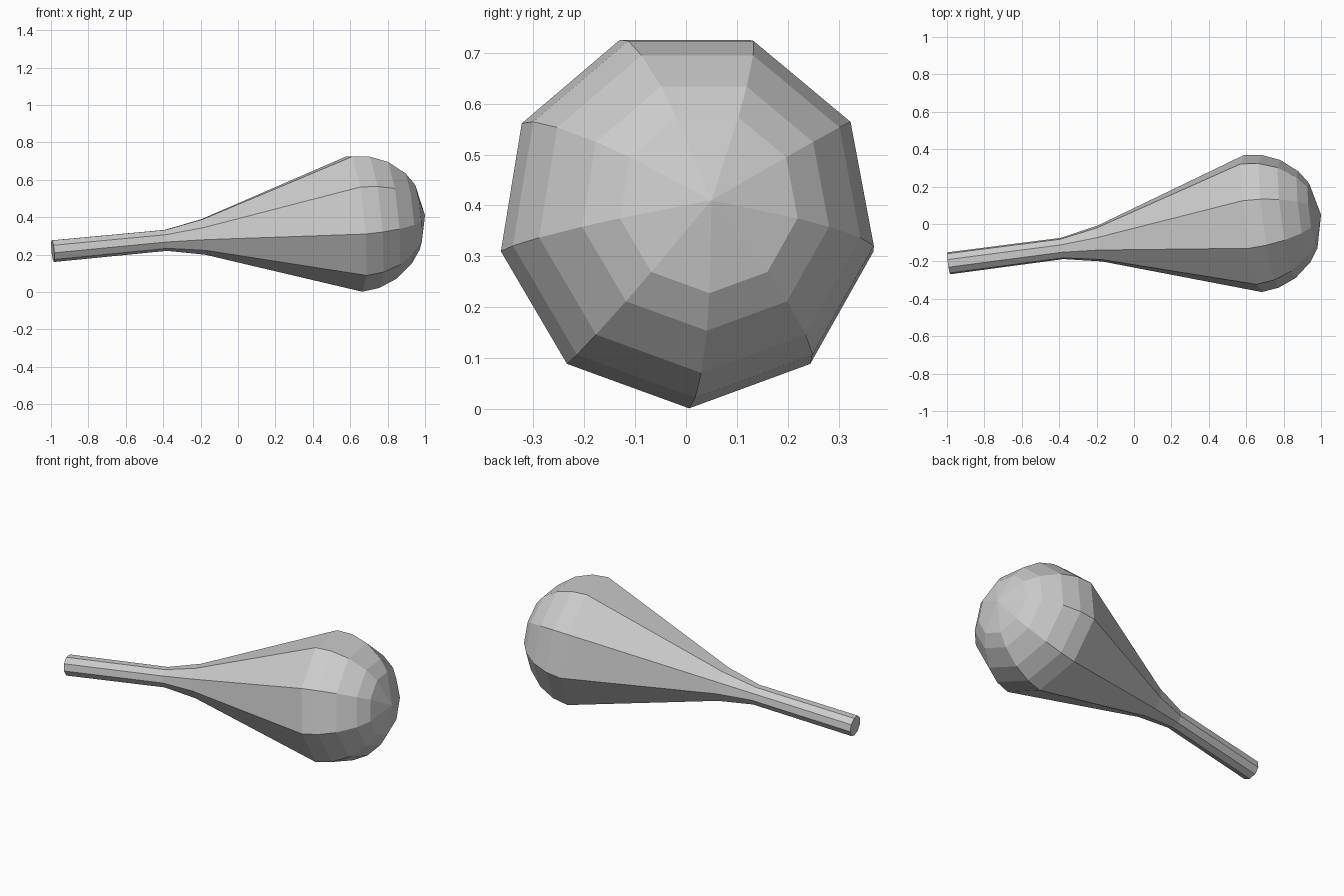
import bpy, bmesh, math
from mathutils import Vector

if "Cube" in bpy.data.objects:
    bpy.data.objects.remove(bpy.data.objects["Cube"])

SIDES = 9
start = Vector((-0.99, -0.21, 0.22))   # centre of the handle end
tip = Vector((1.0, 0.05, 0.41))        # pole of the rounded head
axis = (tip - start).normalized()
length = (tip - start).length

# Ring directions: one corner points straight down
down = Vector((0, 0, -1))
u = (down - axis * down.dot(axis)).normalized()
v = axis.cross(u)

# Profile: (distance along the axis, radius)
R = 0.375
profile = [(0.0, 0.06), (0.613, 0.058), (0.816, 0.098)]
for deg in (0, 14.5, 30.5, 48.5, 61.5):
    a = math.radians(deg)
    profile.append((length - R + R * math.sin(a), R * math.cos(a)))

# Club: nine-sided lathe with a flat handle end and a pointed pole
bm = bmesh.new()
rings = []
for dist, rad in profile:
    ring = []
    for i in range(SIDES):
        a = 2 * math.pi * i / SIDES
        ring.append(bm.verts.new(start + axis * dist + (u * math.cos(a) + v * math.sin(a)) * rad))
    rings.append(ring)
pole = bm.verts.new(tip)
bm.faces.new(rings[0])
for i in range(SIDES):
    j = (i + 1) % SIDES
    for lo, hi in zip(rings, rings[1:]):
        bm.faces.new((lo[i], lo[j], hi[j], hi[i]))
    bm.faces.new((rings[-1][i], rings[-1][j], pole))
bmesh.ops.recalc_face_normals(bm, faces=bm.faces)

mesh = bpy.data.meshes.new("club")
bm.to_mesh(mesh)
bm.free()
club = bpy.data.objects.new("club", mesh)
bpy.context.collection.objects.link(club)
